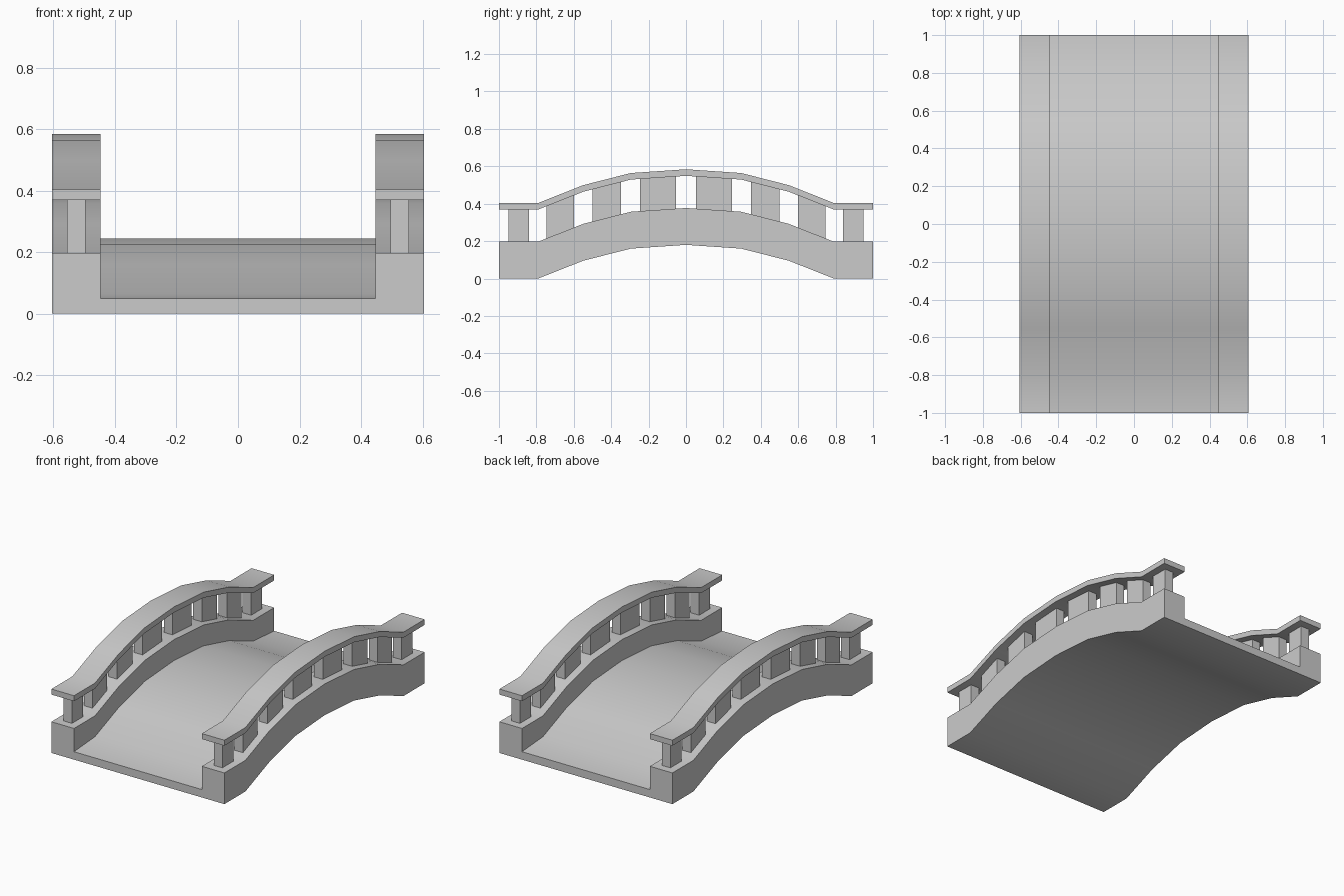
import bpy, bmesh, math

if "Cube" in bpy.data.objects:
    bpy.data.objects.remove(bpy.data.objects["Cube"])

# Arch line: (y, underside height, deck thickness) for half of the bridge
HALF = [(-1.0, 0.0, 0.05), (-0.79, 0.0, 0.065), (-0.55, 0.095, 0.065),
        (-0.295, 0.16, 0.065)]
STATIONS = HALF + [(0.0, 0.18, 0.065)] + [(-y, z, t) for y, z, t in reversed(HALF)]
INNER, OUTER = 0.447, 0.605


def arch(y):
    for (y0, z0, _), (y1, z1, _) in zip(STATIONS, STATIONS[1:]):
        if y0 <= y <= y1:
            return z0 + (z1 - z0) * (y - y0) / (y1 - y0)
    return 0.0


def sweep(name, sections, smooth=True):
    """Skin a closed solid through matching cross-sections along y."""
    bm = bmesh.new()
    rings = [[bm.verts.new(p) for p in s] for s in sections]
    n = len(rings[0])
    for a, b in zip(rings, rings[1:]):
        for i in range(n):
            j = (i + 1) % n
            bm.faces.new((a[i], a[j], b[j], b[i]))
    bm.faces.new(rings[0])
    bm.faces.new(rings[-1])
    bmesh.ops.recalc_face_normals(bm, faces=bm.faces)
    mesh = bpy.data.meshes.new(name)
    bm.to_mesh(mesh)
    bm.free()
    obj = bpy.data.objects.new(name, mesh)
    bpy.context.collection.objects.link(obj)
    if smooth:
        bpy.ops.object.select_all(action='DESELECT')
        obj.select_set(True)
        bpy.context.view_layer.objects.active = obj
        bpy.ops.object.shade_smooth_by_angle(angle=math.radians(30))
    return obj


def box_section(y, x0, x1, low, high):
    z = arch(y)
    return [(x0, y, z + low), (x1, y, z + low), (x1, y, z + high), (x0, y, z + high)]


# Arched deck with solid side walls, one U-shaped cross-section
def body_section(y, z, t):
    outline = [(-OUTER, 0), (OUTER, 0), (OUTER, 0.197), (INNER, 0.197),
               (INNER, t), (-INNER, t), (-INNER, 0.197), (-OUTER, 0.197)]
    return [(x, y, z + h) for x, h in outline]


sweep("bridge_body", [body_section(*s) for s in STATIONS])

# Balusters widen toward the crown
BALUSTERS = [(-0.95, -0.84), (-0.745, -0.6), (-0.5, -0.347), (-0.245, -0.053)]
BALUSTERS += [(-b, -a) for a, b in reversed(BALUSTERS)]

for label, side in (("left", -1), ("right", 1)):
    # Handrail following the arch
    x0, x1 = sorted((side * INNER, side * OUTER))
    sweep(f"{label}_handrail",
          [box_section(y, x0, x1, 0.369, 0.404) for y, _, _ in STATIONS])
    # Balusters, set slightly into the wall and rail
    x0, x1 = sorted((side * 0.496, side * 0.556))
    for i, (a, b) in enumerate(BALUSTERS):
        sweep(f"{label}_baluster_{i + 1}",
              [box_section(y, x0, x1, 0.19, 0.375) for y in (a, b)], smooth=False)
